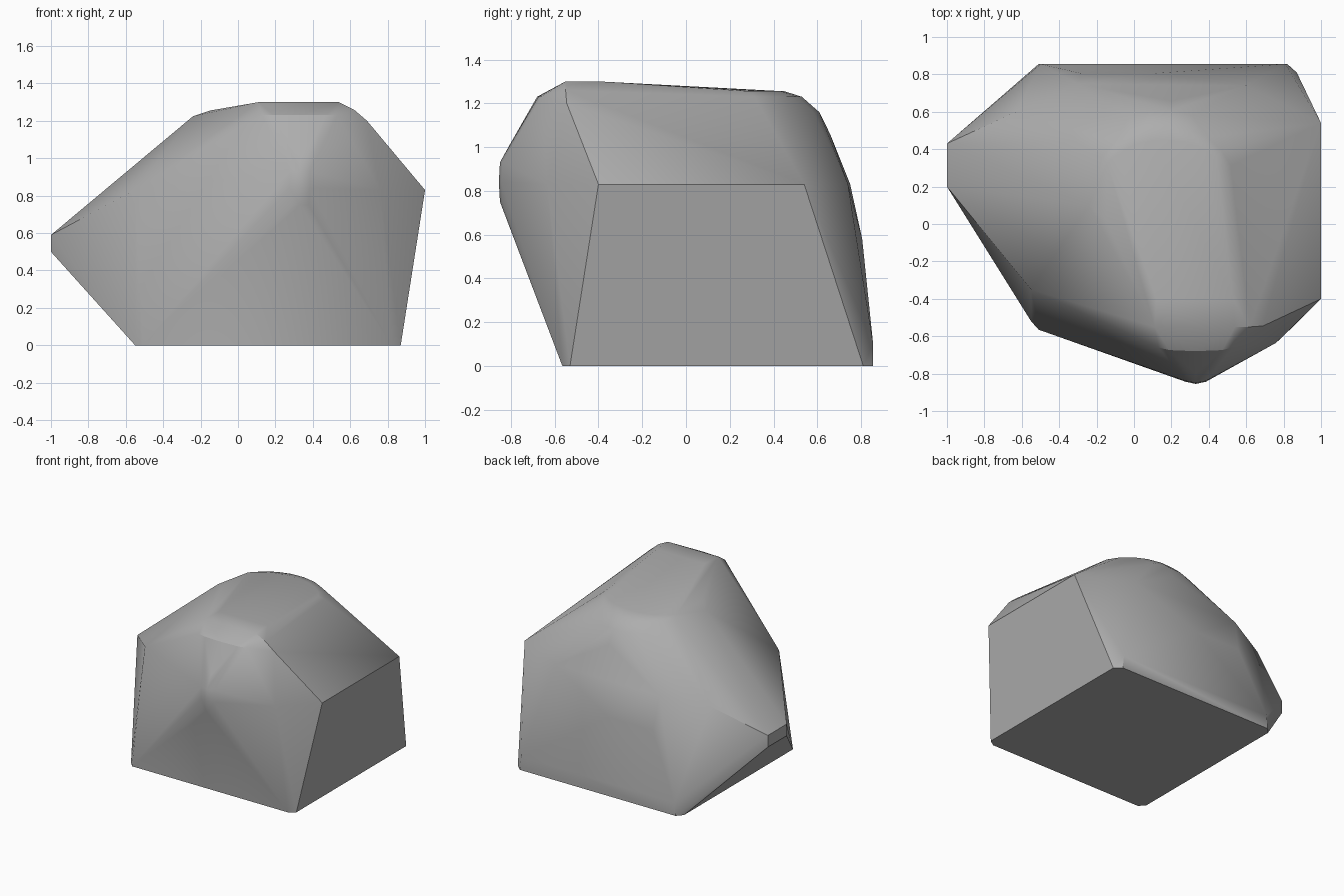
import bpy
import bmesh
from math import radians, sin, cos

cube = bpy.data.objects.get("Cube")
if cube:
    bpy.data.objects.remove(cube, do_unlink=True)


def make_material(name, colour):
    material = bpy.data.materials.new(name)
    material.use_nodes = True
    material.diffuse_color = colour
    shader = next(n for n in material.node_tree.nodes if n.type == "BSDF_PRINCIPLED")
    shader.inputs["Base Color"].default_value = colour
    shader.inputs["Roughness"].default_value = 0.9
    return material


def level(z, outline):
    """Place a flat outline at one height."""
    return [(x, y, z) for x, y in outline]


def arc(centre, radius_x, radius_y, z, start, end, steps):
    """Place points along a flat elliptical arc at one height."""
    points = []
    for i in range(steps + 1):
        angle = radians(start + (end - start) * i / steps)
        points.append((centre[0] + radius_x * cos(angle),
                       centre[1] + radius_y * sin(angle), z))
    return points


def hull_object(name, points, material):
    """Wrap the control points in a closed stone surface."""
    mesh = bpy.data.meshes.new(name)
    bm = bmesh.new()
    for point in points:
        bm.verts.new(point)
    result = bmesh.ops.convex_hull(bm, input=bm.verts[:])
    unused = set(result["geom_interior"]) | set(result["geom_unused"])
    spare = [v for v in unused if isinstance(v, bmesh.types.BMVert) and v.is_valid]
    bmesh.ops.delete(bm, geom=spare, context="VERTS")
    bmesh.ops.dissolve_limit(bm, angle_limit=radians(1), verts=bm.verts[:], edges=bm.edges[:])
    bmesh.ops.recalc_face_normals(bm, faces=bm.faces[:])
    bm.to_mesh(mesh)
    bm.free()
    mesh.materials.append(material)
    stone = bpy.data.objects.new(name, mesh)
    bpy.context.collection.objects.link(stone)
    return stone


points = []

# Flat underside with clipped corners
points += level(0, [(-.55, -.52), (-.51, -.565), (.82, -.565), (.87, -.53),
                    (.87, .81), (.82, .855), (-.51, .855), (-.55, .81)])
points += level(.1, [(-.5, .855), (.81, .855)])

# Pointed side
for height in (.5, .59):
    points += level(height, [(-1, .2), (-1, .43)])
points += [(-.63, .6, .78)]

# Shoulder ring: broad flat side, back crest and front shoulder
points += level(.83, [(1, -.4), (1, .54), (.6, .74), (-.3, .75), (-.55, -.35), (.76, -.635)])

# Shallow bulge on the back
points += level(.58, [(-.28, .805), (.1, .805)])

# Rounded nose on the front
nose = (.33, -.66)
for height, reach, width in ((.75, .19, .14), (.84, .195, .16), (.93, .19, .16), (1.02, .14, .17)):
    points += arc(nose, width, reach, height, 210, 330, 6)
points += arc(nose, .2, .02, 1.23, 180, 360, 4)

# Sloping crown with a rounded back rim
points += level(1.3, [(.11, -.55), (.54, -.55), (.12, -.4), (.53, -.4)])
points += [(.62, -.55, 1.26), (.69, -.545, 1.2), (-.24, .1, 1.225), (-.15, .02, 1.255)]
crown = (.16, .2)
for height, width, depth in ((1.255, .35, .25), (1.23, .38, .33), (1.16, .41, .41), (1.06, .44, .46)):
    points += arc(crown, width, depth, height, 20, 150, 8)

grey = make_material("stone grey", (.42, .42, .42, 1))
rock = hull_object("rock", points, grey)

# Soft surface with crisp main edges
bpy.ops.object.select_all(action="DESELECT")
rock.select_set(True)
bpy.context.view_layer.objects.active = rock
bpy.ops.object.shade_smooth_by_angle(angle=radians(30))
